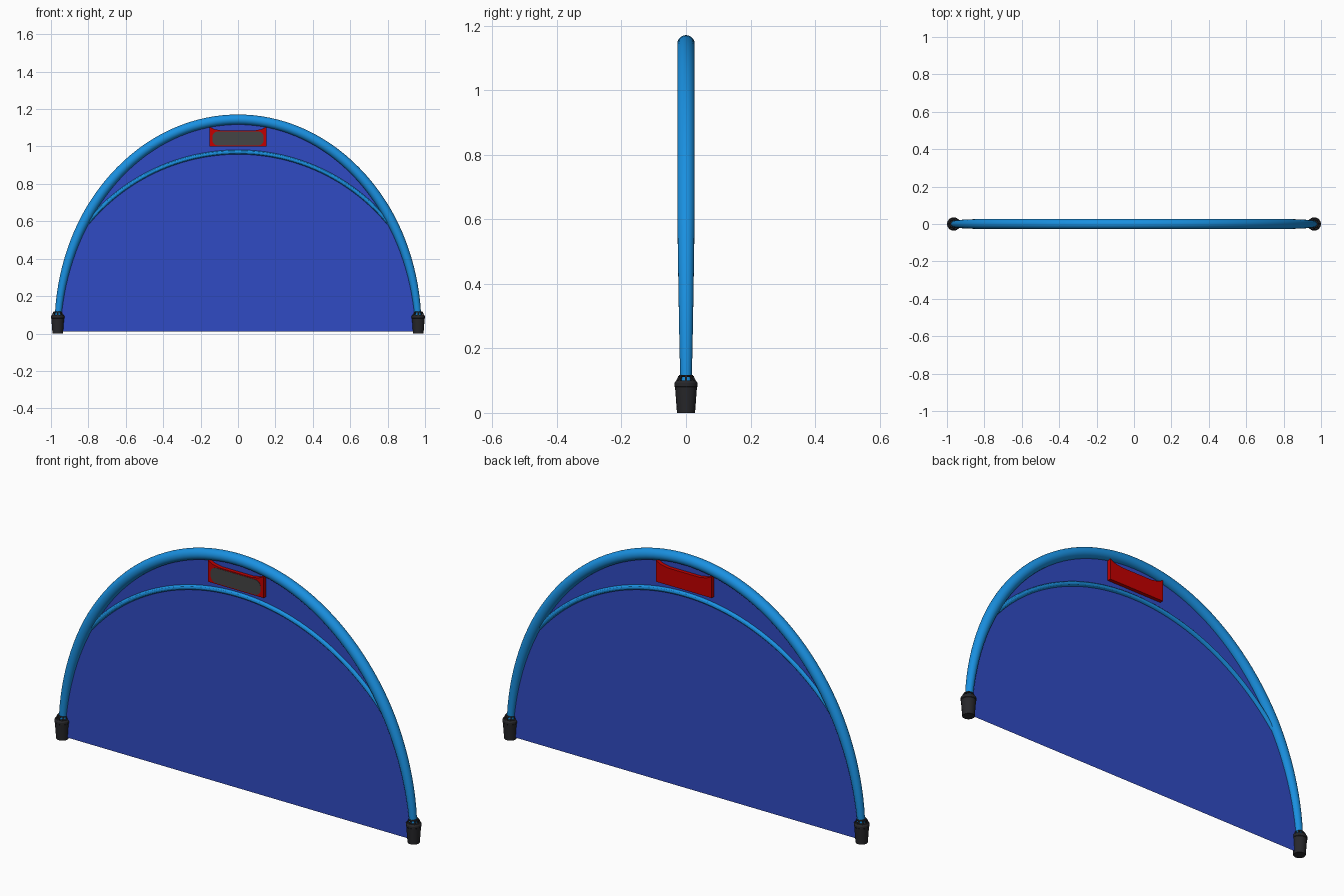
import bpy, bmesh
from math import sin, cos, pi, sqrt, asin
from mathutils import Vector

if "Cube" in bpy.data.objects:
    bpy.data.objects.remove(bpy.data.objects["Cube"])


def material(name, color):
    m = bpy.data.materials.new(name)
    m.diffuse_color = color
    m.use_nodes = True
    m.node_tree.nodes["Principled BSDF"].inputs["Base Color"].default_value = m.diffuse_color
    return m


BLUE = material("tube_blue", (0.01, 0.28, 0.75, 1))
NET = material("net_blue", (0.03, 0.07, 0.55, 0.9))
RED = material("red", (0.55, 0.0, 0.0, 1))
GREY = material("dark_grey", (0.06, 0.06, 0.06, 1))
BLACK = material("black", (0.02, 0.02, 0.023, 1))


def finish(bm, name, mat, smooth=False):
    if any(len(e.link_faces) > 1 for e in bm.edges):
        bmesh.ops.recalc_face_normals(bm, faces=bm.faces)
    me = bpy.data.meshes.new(name)
    bm.to_mesh(me)
    bm.free()
    ob = bpy.data.objects.new(name, me)
    bpy.context.collection.objects.link(ob)
    me.materials.append(mat)
    if smooth:
        bpy.ops.object.select_all(action='DESELECT')
        ob.select_set(True)
        bpy.context.view_layer.objects.active = ob
        bpy.ops.object.shade_smooth_by_angle()
    return ob


def skin(bm, rings):
    """Join rings of points into a capped tube."""
    rows = [[bm.verts.new(p) for p in r] for r in rings]
    n = len(rows[0])
    for a, b in zip(rows, rows[1:]):
        for i in range(n):
            j = (i + 1) % n
            bm.faces.new((a[i], a[j], b[j], b[i]))
    bm.faces.new(rows[0][::-1])
    bm.faces.new(rows[-1])


def tube(name, path, radius, mat, sides=16):
    """Sweep a circle along a path in the XZ plane."""
    rings = []
    for i, p in enumerate(path):
        t = (path[min(i + 1, len(path) - 1)] - path[max(i - 1, 0)]).normalized()
        side = t.cross(Vector((0, 1, 0)))
        r = radius(p)
        rings.append([p + r * (cos(a) * side + sin(a) * Vector((0, 1, 0)))
                      for a in (2 * pi * k / sides for k in range(sides))])
    bm = bmesh.new()
    skin(bm, rings)
    return finish(bm, name, mat, True)


def slab(name, outline, y0, y1, mat):
    """Extrude an XZ outline along y."""
    bm = bmesh.new()
    skin(bm, [[(x, y, z) for x, z in outline] for y in (y0, y1)])
    return finish(bm, name, mat)


A, B = 0.965, 1.144


def arch(z0, n):
    t0 = asin(z0 / B)
    return [Vector((-A * cos(t), 0, B * sin(t)))
            for t in (t0 + (pi - 2 * t0) * i / n for i in range(n + 1))]


# Main arched tube, thinner towards the feet
tube("main_arch", arch(0.07, 72),
     lambda p: 0.018 + 0.009 * min(1, max(0, (p.z - 0.12) / 0.5)) ** 0.8, BLUE, 20)

# Thin inner arch, a circular arc
R = 1.047
h = asin(0.805 / R)
inner = [Vector((R * sin(t), 0, 0.97 - R + R * cos(t)))
         for t in (-h + 2 * h * i / 48 for i in range(49))]
tube("inner_arch", inner, lambda p: 0.012, BLUE, 12)

# Flat fabric sheet filling the arch
bm = bmesh.new()
bm.faces.new([bm.verts.new(p) for p in arch(0.01, 72)])
finish(bm, "net_panel", NET)

# Red plate with raised top corners
half = [(0.153, 1.0), (0.153, 1.106), (0.125, 1.092), (0.085, 1.085)]
slab("red_plate", half + [(-x, z) for x, z in half[::-1]], -0.018, 0.018, RED)

# Grey rounded window on the front of the plate
pill = []
for cx, cz, a0 in ((0.107, 1.05, 0), (-0.107, 1.05, pi / 2),
                   (-0.107, 1.035, pi), (0.107, 1.035, 1.5 * pi)):
    pill += [(cx + 0.03 * cos(a0 + k * pi / 12), cz + 0.03 * sin(a0 + k * pi / 12))
             for k in range(7)]
slab("window", pill, -0.0195, -0.01, GREY)


def circle(cx, r, z, n=16):
    return [(cx + r * cos(2 * pi * k / n), r * sin(2 * pi * k / n), z) for k in range(n)]


# Tapered feet with a collar held by short ribs
for side, s in (("left", -1), ("right", 1)):
    cx = s * 0.964
    bm = bmesh.new()
    skin(bm, [circle(cx, r, z) for r, z in
              ((0.028, 0), (0.034, 0.08), (0.036, 0.082), (0.036, 0.092), (0.031, 0.1))])
    finish(bm, side + "_foot", BLACK, True)

    bm = bmesh.new()
    skin(bm, [circle(cx, r, z) for r, z in ((0.022, 0.111), (0.023, 0.114), (0.021, 0.117))])
    for k in range(8):
        a = 2 * pi * k / 8
        d, t = Vector((cos(a), sin(a), 0)), Vector((-sin(a), cos(a), 0))
        rib = []
        for r, z in ((0.029, 0.096), (0.021, 0.114)):
            c = Vector((cx, 0, z)) + d * r
            rib.append([c + d * u * 0.003 + t * v * 0.003
                        for u, v in ((-1, -1), (1, -1), (1, 1), (-1, 1))])
        skin(bm, rib)
    finish(bm, side + "_foot_collar", BLACK)
